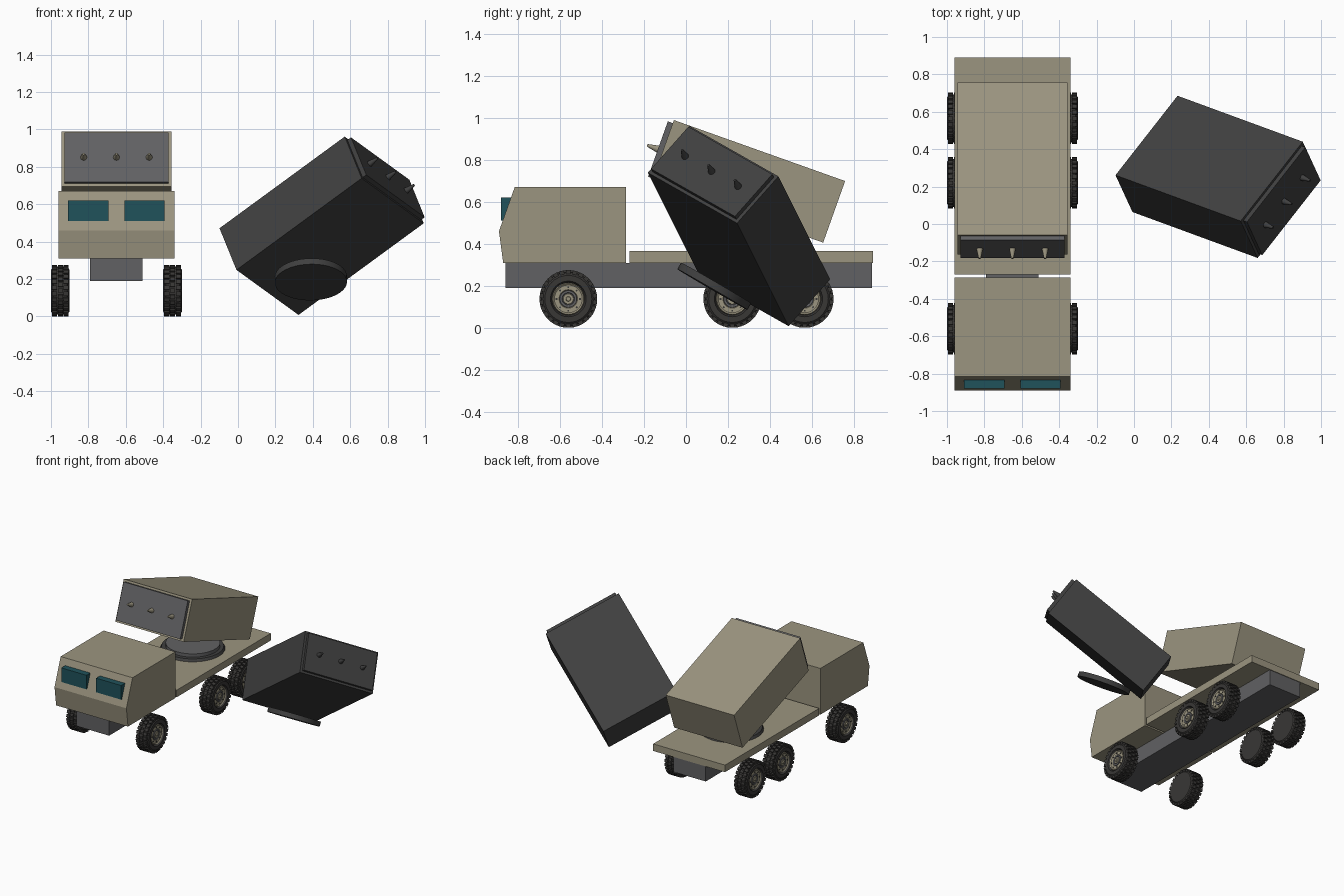
import bpy, bmesh, math
from mathutils import Matrix, Vector

if bpy.data.objects.get("Cube"):
    bpy.data.objects.remove(bpy.data.objects["Cube"], do_unlink=True)


def material(name, color):
    m = bpy.data.materials.new(name)
    m.use_nodes = True
    m.diffuse_color = (*color, 1)
    bsdf = m.node_tree.nodes["Principled BSDF"]
    bsdf.inputs["Base Color"].default_value = (*color, 1)
    bsdf.inputs["Roughness"].default_value = 0.8
    return m


TAN = material("desert tan", (0.33, 0.30, 0.215))
GRAY = material("chassis gray", (0.12, 0.12, 0.125))
BLACK = material("charcoal", (0.05, 0.05, 0.05))
RUBBER = material("tire rubber", (0.04, 0.038, 0.036))
GLASS = material("teal glass", (0.014, 0.085, 0.105))


def finish(name, bm, mat, matrix=None, smooth=False):
    """Turn a bmesh into a named object with one material."""
    bmesh.ops.recalc_face_normals(bm, faces=bm.faces[:])
    mesh = bpy.data.meshes.new(name)
    bm.to_mesh(mesh)
    bm.free()
    mesh.materials.append(mat)
    if smooth:
        for p in mesh.polygons:
            p.use_smooth = True
        mesh.set_sharp_from_angle(angle=math.radians(30))
    ob = bpy.data.objects.new(name, mesh)
    bpy.context.scene.collection.objects.link(ob)
    if matrix is not None:
        ob.matrix_world = matrix
    return ob


def add_box(bm, center, size, matrix=Matrix()):
    m = matrix @ Matrix.Translation(center) @ Matrix.Diagonal((*size, 1))
    bmesh.ops.create_cube(bm, size=1, matrix=m)


def box(name, lo, hi, mat):
    bm = bmesh.new()
    lo, hi = Vector(lo), Vector(hi)
    add_box(bm, (lo + hi) / 2, hi - lo)
    return finish(name, bm, mat)


def lathe(name, profile, mat, matrix, segs=32):
    """Revolve (radius, x) points about the x axis."""
    bm = bmesh.new()
    verts = [bm.verts.new((x, 0, r)) for r, x in profile]
    edges = [bm.edges.new(pair) for pair in zip(verts, verts[1:])]
    bmesh.ops.spin(bm, geom=verts + edges, cent=(0, 0, 0), axis=(1, 0, 0),
                   angle=math.tau, steps=segs)
    bmesh.ops.remove_doubles(bm, verts=bm.verts[:], dist=0.0001)
    return finish(name, bm, mat, matrix, smooth=True)


def cone(name, r1, r2, depth, mat, matrix, segs=40):
    bm = bmesh.new()
    bmesh.ops.create_cone(bm, cap_ends=True, segments=segs, radius1=r1,
                          radius2=r2, depth=depth)
    return finish(name, bm, mat, matrix, smooth=True)


# Truck body
TRUCK_X = -0.65
LEFT, RIGHT = -0.34, -0.96
box("chassis", (-0.79, -0.86, 0.19), (-0.51, 0.885, 0.31), GRAY)
box("cargo_bed", (RIGHT, -0.27, 0.31), (LEFT, 0.89, 0.365), TAN)

bm = bmesh.new()
side = [(-0.87, 0.31), (-0.89, 0.46), (-0.815, 0.67), (-0.285, 0.67), (-0.285, 0.31)]
face = bm.faces.new([bm.verts.new((RIGHT, y, z)) for y, z in side])
ext = bmesh.ops.extrude_face_region(bm, geom=[face])
moved = [v for v in ext["geom"] if isinstance(v, bmesh.types.BMVert)]
bmesh.ops.translate(bm, verts=moved, vec=(LEFT - RIGHT, 0, 0))
finish("cab", bm, TAN)

for label, s in (("left", 1), ("right", -1)):
    cx = TRUCK_X + s * 0.15
    box(label + "_windshield", (cx - 0.108, -0.88, 0.51), (cx + 0.108, -0.82, 0.62), GLASS)


# Wheels: the outer face points along local +x
def wheel(name, matrix):
    tire = [(0, -0.05), (0.112, -0.05), (0.128, -0.036), (0.128, 0.036),
            (0.112, 0.05), (0.085, 0.05), (0.076, 0.03), (0, 0.03)]
    lathe(name + "_tire", tire, RUBBER, matrix)
    bm = bmesh.new()
    count = 26
    for i in range(count):
        for row in (-1, 0, 1):
            turn = math.tau * (i + 0.5 * (row == 0)) / count
            add_box(bm, (row * 0.031, 0, 0.128), (0.027, 0.022, 0.018),
                    Matrix.Rotation(turn, 4, "X"))
    finish(name + "_tread", bm, RUBBER, matrix)
    rim = [(0.078, 0.03), (0.073, 0.043), (0.066, 0.038), (0.044, 0.038), (0.04, 0.031)]
    lathe(name + "_rim", rim, TAN, matrix)
    lathe(name + "_hub", [(0.042, 0.03), (0.04, 0.041), (0.03, 0.041), (0.028, 0.036), (0, 0.036)],
          GRAY, matrix)
    lathe(name + "_axle_cap", [(0.026, 0.035), (0.024, 0.042), (0.012, 0.042),
                               (0.01, 0.05), (0, 0.05)], TAN, matrix, 20)
    bm = bmesh.new()
    for i in range(8):
        add_box(bm, (0.039, 0, 0.056), (0.006, 0.008, 0.008),
                Matrix.Rotation(math.tau * i / 8, 4, "X"))
    finish(name + "_bolts", bm, RUBBER, matrix)


for row, y in (("front", -0.56), ("middle", 0.22), ("rear", 0.565)):
    for label, s in (("left", 1), ("right", -1)):
        place = Matrix.Translation((TRUCK_X + s * 0.3, y, 0.138))
        if s < 0:
            place = place @ Matrix.Rotation(math.pi, 4, "Z")
        wheel(row + "_" + label + "_wheel", place)


# Launcher: tilted box with front panel, three spikes and a turntable
def launcher(prefix, base, body, panel, disc):
    tilt = base @ Matrix.Rotation(math.radians(-19.6), 4, "X")
    bm = bmesh.new()
    add_box(bm, (0, 0, 0), (0.59, 0.865, 0.311))
    finish(prefix + "_box", bm, body, tilt)
    bm = bmesh.new()
    add_box(bm, (0, -0.435, 0), (0.555, 0.045, 0.28))
    finish(prefix + "_front_panel", bm, panel, tilt)
    for i in (-1, 0, 1):
        spot = Matrix.Translation((i * 0.175, -0.483, 0)) @ Matrix.Rotation(math.pi / 2, 4, "X")
        cone(prefix + "_spike_" + "abc"[i + 1], 0.018, 0.006, 0.058, body, tilt @ spot, 16)
    cone(prefix + "_turntable", 0.193, 0.193, 0.036, disc,
         base @ Matrix.Translation((0, 0.075, -0.306)))


launcher("mounted_launcher", Matrix.Translation((TRUCK_X, 0.2975, 0.6975)), TAN, GRAY, GRAY)
cone("turntable_ring", 0.23, 0.22, 0.02, BLACK, Matrix.Translation((TRUCK_X, 0.37, 0.374)))

# Loose dark launcher, lying tipped beside the truck
up = Vector((-0.015, 0.5, 0.861)).normalized()
across = Vector((0.563, 0.722, -0.405))
across = (across - up * across.dot(up)).normalized()
frame = Matrix((across, up.cross(across), up)).transposed().to_4x4()
launcher("loose_launcher", Matrix.Translation((0.447, 0.252, 0.485)) @ frame, BLACK, BLACK, BLACK)
